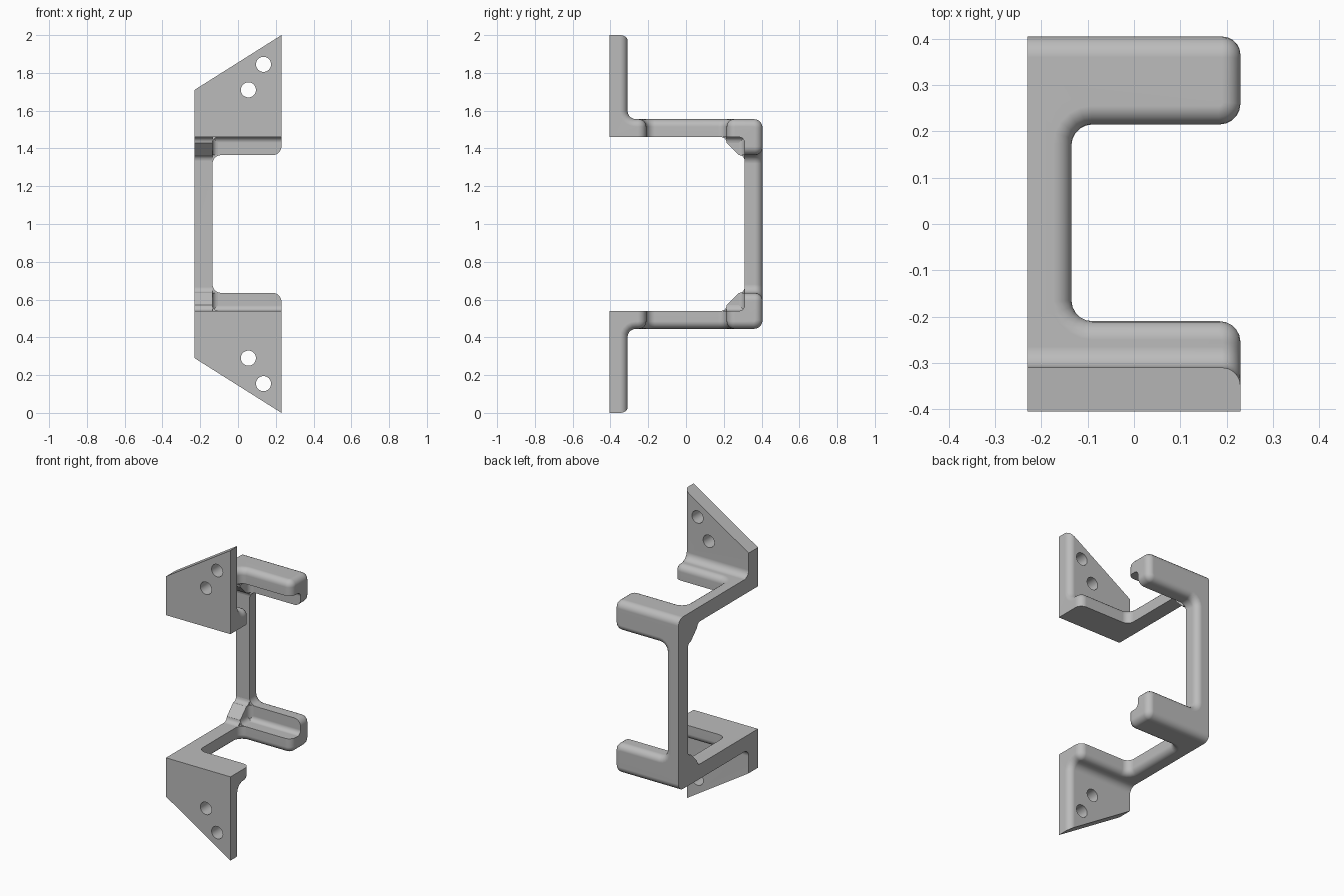
import bpy, bmesh, math
from mathutils import Matrix

cube = bpy.data.objects.get("Cube")
if cube:
    bpy.data.objects.remove(cube, do_unlink=True)

GREY = (0.5, 0.5, 0.5, 1)
mat = bpy.data.materials.new("plain_grey")
mat.use_nodes = True
mat.diffuse_color = GREY
mat.node_tree.nodes["Principled BSDF"].inputs["Base Color"].default_value = GREY

# Main dimensions, with z measured from mid height
XL, XW, XR = -0.23, -0.135, 0.23                   # flat side, window edge, open side
YF, YI, YP, YL, YB, YE = -0.405, -0.31, -0.21, 0.215, 0.31, 0.405
ZL, ZU, ZO, ZT = 0.365, 0.46, 0.555, 1.0           # lip, underside, outside, tip
ROUND, INNER, RIM = 0.045, 0.03, 0.04


def make_object(name, bm):
    mesh = bpy.data.meshes.new(name)
    bm.to_mesh(mesh)
    bm.free()
    mesh.materials.append(mat)
    obj = bpy.data.objects.new(name, mesh)
    obj.location.z = 1
    bpy.context.collection.objects.link(obj)
    return obj


def activate(obj):
    bpy.ops.object.select_all(action='DESELECT')
    obj.select_set(True)
    bpy.context.view_layer.objects.active = obj


def near(a, b):
    return abs(a - b) < 0.001


def solid(x, y, z):
    z = abs(z)
    flange = y < YI and z > ZU
    plate = ZU < z < ZO and (x < XW or y < YP or y > YL)
    back = y > YB and z < ZO and (x < XW or z > ZL)
    return flange or plate or back


def block_frame():
    """Square-edged frame: the outer skin of the filled cells of a coarse grid."""
    grid = [[XL, XW, XR], [YF, YI, YP, YL, YB, YE],
            [-ZT, -ZO, -ZU, -ZL, ZL, ZU, ZO, ZT]]

    def filled(c):
        if any(c[a] < 0 or c[a] >= len(grid[a]) - 1 for a in range(3)):
            return False
        return solid(*[(grid[a][c[a]] + grid[a][c[a] + 1]) / 2 for a in range(3)])

    bm = bmesh.new()
    verts = {}
    cells = [(i, j, k) for i in range(2) for j in range(5) for k in range(7)]
    for cell in filter(filled, cells):
        for axis in range(3):
            for side in (0, 1):
                other = list(cell)
                other[axis] += 2 * side - 1
                if filled(other):
                    continue
                quad = []
                for u, v in ((0, 0), (1, 0), (1, 1), (0, 1)):
                    p = list(cell)
                    p[axis] += side
                    p[(axis + 1) % 3] += u
                    p[(axis + 2) % 3] += v
                    p = tuple(p)
                    if p not in verts:
                        verts[p] = bm.verts.new([grid[a][p[a]] for a in range(3)])
                    quad.append(verts[p])
                bm.faces.new(quad)
    bmesh.ops.recalc_face_normals(bm, faces=bm.faces[:])
    bmesh.ops.dissolve_limit(bm, angle_limit=0.01, verts=bm.verts[:], edges=bm.edges[:])
    return bm


def edges_along(bm, axis, spots):
    """Edges parallel to an axis whose other two coordinates match a spot."""
    found = []
    for e in bm.edges:
        a, b = e.verts[0].co, e.verts[1].co
        rest = [i for i in range(3) if i != axis]
        if all(near(a[i], b[i]) for i in rest):
            u, v = a[rest[0]], a[rest[1]]
            if axis != 2:
                v = abs(v)
            if any(near(u, s) and near(v, t) for s, t in spots):
                found.append(e)
    return found


def round_edges(bm, edges, radius):
    bmesh.ops.bevel(bm, geom=edges, offset=radius, offset_type='OFFSET', segments=5,
                    profile=0.5, affect='EDGES', clamp_overlap=False, material=-1)


# Bracket frame: sloped flanges, plates and back column
bm = block_frame()
for v in bm.verts:
    if near(abs(v.co.z), ZT) and near(v.co.x, XL):
        v.co.z = math.copysign(0.71, v.co.z)
bm.normal_update()

# Tag the outer skin so that its rim can be found after the corners are rounded
for f in bm.faces:
    c, n = f.calc_center_median(), f.normal
    top = near(abs(c.z), ZO) and abs(n.z) > 0.9
    inside = n.y > 0.9 and (near(c.y, YI) or near(c.y, YE))
    f.material_index = 1 if top or inside else 0

round_edges(bm, edges_along(bm, 0, [(YB, ZU)]), INNER)
corners = edges_along(bm, 2, [(XR, YP), (XW, YP), (XW, YL), (XR, YL)])
corners += edges_along(bm, 1, [(XW, ZL), (XR, ZL)])
corners += edges_along(bm, 0, [(YI, ZO), (YE, ZO)])
round_edges(bm, corners, ROUND)

rim = []
for e in bm.edges:
    if len({f.material_index for f in e.link_faces}) == 2:
        flat_side = all(near(v.co.x, XL) for v in e.verts)
        slope = all(abs(v.co.z) > 0.7 for v in e.verts)
        if not flat_side and not slope:
            rim.append(e)
round_edges(bm, rim, RIM)
for f in bm.faces:
    f.material_index = 0
bmesh.ops.recalc_face_normals(bm, faces=bm.faces[:])
frame = make_object("bracket_frame", bm)

# Screw holes through both flanges
bm = bmesh.new()
for x, z in ((0.055, 0.71), (0.135, 0.845)):
    for s in (1, -1):
        place = Matrix.Translation((x, -0.36, s * z)) @ Matrix.Rotation(math.pi / 2, 4, 'X')
        bmesh.ops.create_cone(bm, cap_ends=True, segments=32, radius1=0.04, radius2=0.04,
                              depth=0.3, matrix=place)
cutter = make_object("hole_cutter", bm)
cutter.hide_render = True
cut = frame.modifiers.new("screw_holes", 'BOOLEAN')
cut.operation = 'DIFFERENCE'
cut.solver = 'EXACT'
cut.object = cutter
activate(frame)
bpy.ops.object.modifier_apply(modifier=cut.name)
bpy.data.objects.remove(cutter, do_unlink=True)


def prism(bm, points, axis, lo, hi):
    """Extrude a flat outline along an axis."""
    def at(p, h):
        co = list(p)
        co.insert(axis, h)
        return co
    face = bm.faces.new([bm.verts.new(at(p, lo)) for p in points])
    moved = bmesh.ops.extrude_face_region(bm, geom=[face])["geom"]
    for v in moved:
        if isinstance(v, bmesh.types.BMVert):
            v.co[axis] = hi


def hollow(cx, cy, start):
    """Quarter arc used for concave fillets."""
    return [(cx + INNER * math.cos(math.radians(start + 18 * i)),
             cy + INNER * math.sin(math.radians(start + 18 * i))) for i in range(6)]


# Corner gussets in the angle between arm and column, with concave fillets
bm = bmesh.new()
arm_fillet = hollow(YL - INNER, ZU - INNER, 0)[::-1]
post_fillet = hollow(YB - INNER, ZL - INNER, 0)[::-1]
outline = arm_fillet + post_fillet + [(YB + 0.02, ZL - INNER), (YB + 0.02, ZU + 0.02),
                                      (YL - INNER, ZU + 0.02)]
prism(bm, outline, 0, XL, XW)
side_fillet = hollow(XW + INNER, ZU - INNER, 90)
prism(bm, side_fillet + [(XW, ZU + 0.01), (XW + INNER, ZU + 0.01)], 1, YL, YB + 0.01)
back_fillet = hollow(XW + INNER, YB - INNER, 90)
prism(bm, back_fillet + [(XW, YB + 0.01), (XW + INNER, YB + 0.01)], 2, ZL, ZU + 0.01)
bmesh.ops.recalc_face_normals(bm, faces=bm.faces[:])
gussets = make_object("corner_gussets", bm)
mirror = gussets.modifiers.new("mirror", 'MIRROR')
mirror.use_axis = (False, False, True)

for obj in (frame, gussets):
    activate(obj)
    bpy.ops.object.shade_smooth_by_angle(angle=math.radians(35))
    weighted = obj.modifiers.new("weighted_normals", 'WEIGHTED_NORMAL')
    weighted.keep_sharp = True
